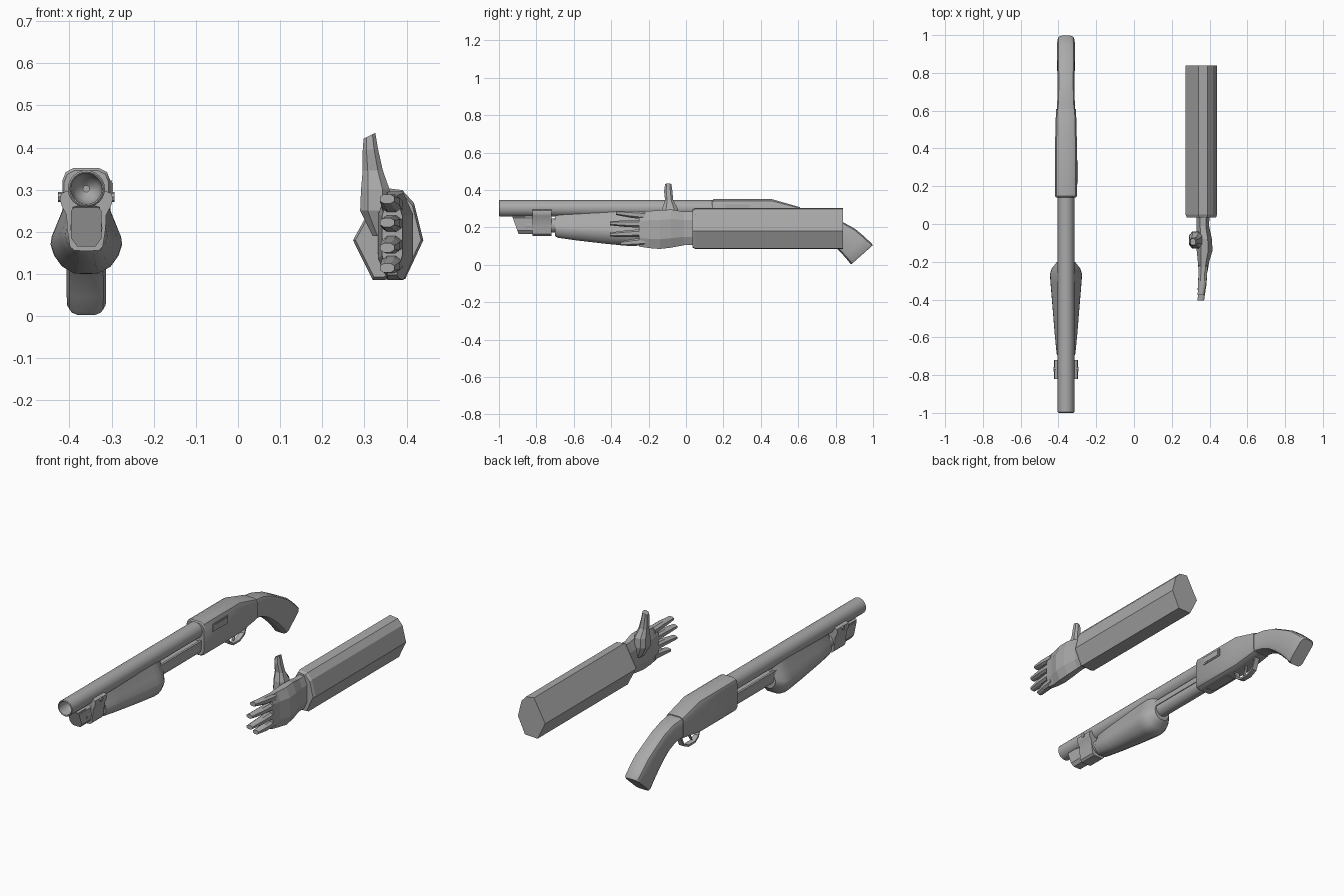
import bpy, bmesh, math

if "Cube" in bpy.data.objects:
    bpy.data.objects.remove(bpy.data.objects["Cube"])

GX = -0.36   # long axis of the shotgun
grey = bpy.data.materials.new("grey")
grey.diffuse_color = (0.40, 0.40, 0.40, 1)
grey.use_nodes = True
grey.node_tree.nodes["Principled BSDF"].inputs["Base Color"].default_value = grey.diffuse_color


def loft(name, rings, smooth=True, caps=True):
    """Skin a list of closed rings of 3D points."""
    bm = bmesh.new()
    rows = [[bm.verts.new(p) for p in r] for r in rings]
    n = len(rows[0])
    for a, b in zip(rows, rows[1:]):
        for i in range(n):
            j = (i + 1) % n
            bm.faces.new((a[i], a[j], b[j], b[i]))
    if caps:
        bm.faces.new(rows[0])
        bm.faces.new(rows[-1])
    bmesh.ops.recalc_face_normals(bm, faces=bm.faces)
    me = bpy.data.meshes.new(name)
    bm.to_mesh(me)
    bm.free()
    me.materials.append(grey)
    ob = bpy.data.objects.new(name, me)
    bpy.context.collection.objects.link(ob)
    if smooth:
        bpy.ops.object.select_all(action='DESELECT')
        ob.select_set(True)
        bpy.context.view_layer.objects.active = ob
        bpy.ops.object.shade_smooth_by_angle(angle=math.radians(35))
    return ob


def ring(cx, top, bot, hw, half):
    """Mirrored outline (u across, v from top to bottom) between two (y, z) points."""
    full = half + [(-u, v) for u, v in reversed(half)]
    return [(cx + u * hw, top[0] + (bot[0] - top[0]) * v, top[1] + (bot[1] - top[1]) * v)
            for u, v in full]


def flat(cx, y, zt, zb, hw, half):
    return ring(cx, (y, zt), (y, zb), hw, half)


def tube(name, cx, z, prof, n=24):
    """Turned part along y from (radius, y) pairs."""
    return loft(name, [[(cx + r * math.cos(2 * math.pi * i / n), y,
                         z + r * math.sin(2 * math.pi * i / n)) for i in range(n)]
                       for r, y in prof])


ROUND = [(.55, 0), (.86, .05), (1, .16), (1, .84), (.86, .95), (.55, 1)]
OCT = [(.45, 0), (1, .25), (1, .75), (.45, 1)]
BOX = [(1, 0), (1, 1)]

# Barrel with hollow muzzle, and magazine tube below it
tube("barrel", GX, .302, [(.008, -.90), (.026, -.915), (.035, -.945), (.037, -.998),
                          (.040, -1), (.044, -.996), (.044, .15)])
tube("magazine_tube", GX, .21, [(.038, -.86), (.038, .15)])

# Cap under the muzzle with a scooped front
CAP = [(.6, 0), (1, .12), (1, .8), (.6, 1)]
loft("magazine_cap", [ring(GX, (t, .262), (b, .165), .036, CAP)
                      for t, b in ((-.93, -.895), (-.80, -.80))])
loft("cap_lip", [ring(GX, (t, .262), (b, .235), .033, CAP)
                 for t, b in ((-.935, -.90), (-.86, -.86))])

# Clamp joining barrel and magazine, with side bolts
CLAMP = [(.75, 0), (.95, .05), (1, .14), (.93, .25), (.75, .4), (.72, .65), (.62, .93), (.45, 1)]
loft("barrel_clamp", [flat(GX, y, .297, .155, .063, CLAMP) for y in (-.82, -.72)])
for s in (-1, 1):
    loft("clamp_bolt", [[(GX + s * x, -.77 + .012 * math.cos(a * math.pi / 4),
                          .283 + .012 * math.sin(a * math.pi / 4)) for a in range(8)]
                        for x in (.05, .067)])

# Pump handle, swelling toward the rear
PUMP = [(.52, 0), (.64, .15), (.8, .33), (.97, .52), (1, .62), (.9, .76), (.68, .9), (.34, .985)]
loft("pump_handle", [flat(GX, y, zt, zb, hw, PUMP) for y, zt, zb, hw in (
    (-.70, .262, .152, .044), (-.685, .265, .143, .050), (-.58, .275, .128, .060),
    (-.42, .283, .109, .073), (-.30, .286, .098, .083), (-.265, .285, .099, .085),
    (-.235, .28, .112, .075), (-.20, .265, .15, .048))])
for s in (-1, 1):
    loft("action_bar", [flat(GX + s * .034, y, .252, .222, .006, BOX) for y in (-.25, .16)])

# Receiver
loft("receiver", [flat(GX, y, zt, zb, hw, ROUND) for y, zt, zb, hw in (
    (.14, .345, .17, .053), (.147, .351, .165, .057), (.46, .351, .165, .057),
    (.61, .308, .188, .053))])
loft("ejection_port", [flat(GX + .057, y, .322, .28, .004, BOX) for y in (.21, .34)])
loft("bolt", [flat(GX + .059, y, .316, .287, .004, BOX) for y in (.22, .33)])
loft("loading_port", [flat(GX, y, .168, .161, .026, BOX) for y in (.19, .36)])

# Curved pistol grip
loft("grip", [ring(GX, t, b, hw, ROUND) for t, b, hw in (
    ((.605, .304), (.605, .192), .049), ((.68, .296), (.66, .182), .045),
    ((.76, .270), (.715, .158), .044), ((.84, .228), (.765, .122), .045),
    ((.905, .192), (.81, .083), .047), ((.955, .150), (.848, .044), .047),
    ((.995, .112), (.876, .010), .046), ((.998, .104), (.884, .003), .040))])

# Trigger guard and trigger
guard = [(.41, .172), (.425, .125), (.455, .105), (.51, .105), (.55, .125), (.575, .185)]
for name, pts, w, th in (("trigger_guard", guard, .014, .005),
                         ("trigger", [(.49, .175), (.485, .15), (.47, .125)], .007, .006)):
    loft(name, [ring(GX, (y, z + th), (y + th * (y - .48) / .08, z - th), w, BOX)
                for y, z in pts])

# Faceted sleeve
SLEEVE = [(.273, .18), (.342, .305), (.39, .299), (.418, .268), (.44, .18), (.397, .088), (.32, .085)]


def sleeve(y, k):
    return [(.36 + (x - .36) * k, y, .19 + (z - .19) * k) for x, z in SLEEVE]


loft("sleeve", [sleeve(.035, .8), sleeve(.035, .93), sleeve(.05, 1), sleeve(.84, 1)], smooth=False)

# Hand: wrist and palm
loft("palm", [flat(cx, y, zt, zb, hw, OCT) for cx, y, zt, zb, hw in (
    (.365, .06, .285, .105, .034), (.365, -.01, .284, .105, .033),
    (.372, -.08, .296, .092, .040), (.374, -.14, .292, .085, .042),
    (.368, -.20, .288, .090, .030), (.366, -.25, .284, .098, .024))], smooth=False)

# Four fingers: base height, tip height, tip y
for name, zb, zt, tip in (("index_finger", .264, .278, -.375), ("middle_finger", .219, .222, -.405),
                          ("ring_finger", .171, .162, -.405), ("little_finger", .125, .114, -.35)):
    mid = (-.23 + tip) / 2
    loft(name, [flat(cx, y, z + h, z - h, w, OCT) for cx, y, z, h, w in (
        (.366, -.22, zb, .021, .024), (.362, mid, (zb + zt) / 2, .018, .022),
        (.354, tip, zt, .011, .017))], smooth=False)

# Upright thumb and the muscle at its root
loft("thumb", [[(cx + sx * hw, y + sy * hd, z + sx * sl) for sx, sy in
                ((-1, -.5), (-.5, -1), (.5, -1), (1, -.5), (1, .5), (.5, 1), (-.5, 1), (-1, .5))]
               for cx, y, z, hw, hd, sl in (
    (.342, -.08, .19, .022, .028, 0), (.326, -.085, .25, .036, .045, 0),
    (.326, -.085, .30, .034, .042, 0), (.320, -.09, .345, .024, .022, 0),
    (.314, -.095, .395, .018, .022, .003), (.312, -.095, .428, .014, .017, .007))], smooth=False)
